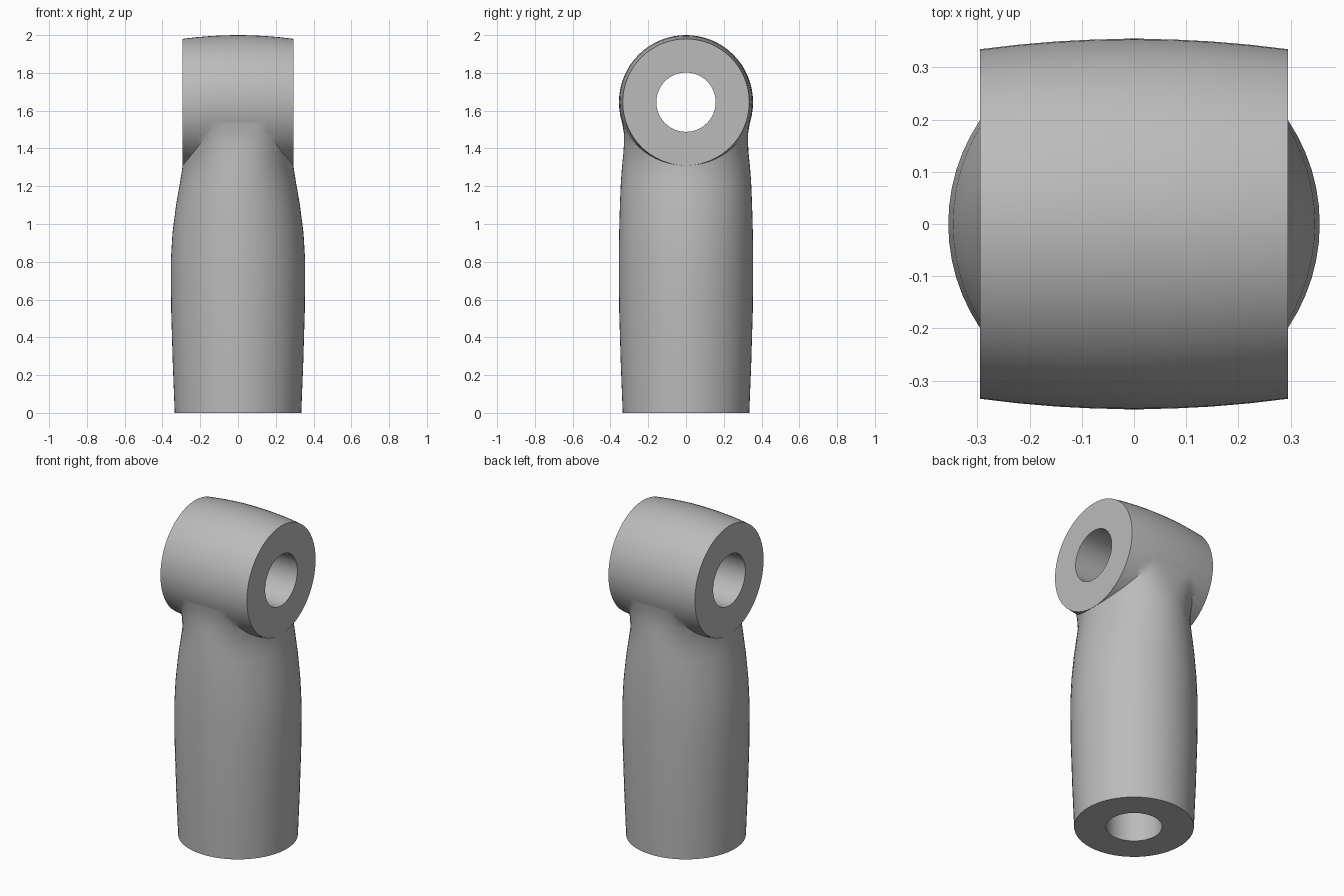
import bpy, bmesh, math
from mathutils import Matrix

if "Cube" in bpy.data.objects:
    bpy.data.objects.remove(bpy.data.objects["Cube"])

SIDES = 64
HEAD_Z, HEAD_R, HALF_W, BORE_R = 1.645, 0.355, 0.295, 0.157

metal = bpy.data.materials.new("plain grey")
metal.use_nodes = True
grey = (0.5, 0.5, 0.5, 1)
metal.diffuse_color = grey
metal.node_tree.nodes["Principled BSDF"].inputs["Base Color"].default_value = grey


def loft(name, rings):
    """Closed solid skinned through rings of points."""
    bm = bmesh.new()
    loops = [[bm.verts.new(p) for p in ring] for ring in rings]
    for a, b in zip(loops, loops[1:]):
        for i in range(len(a)):
            j = (i + 1) % len(a)
            bm.faces.new((a[i], a[j], b[j], b[i]))
    bm.faces.new(loops[0])
    bm.faces.new(loops[-1])
    bmesh.ops.recalc_face_normals(bm, faces=bm.faces)
    mesh = bpy.data.meshes.new(name)
    bm.to_mesh(mesh)
    bm.free()
    mesh.materials.append(metal)
    obj = bpy.data.objects.new(name, mesh)
    bpy.context.collection.objects.link(obj)
    return obj


def section(z, rx, ry, power, taper):
    """Rounded section that shifts from an ellipse to the head's outline."""
    ring = []
    for i in range(SIDES):
        a = 2 * math.pi * i / SIDES
        c, s = math.cos(a), math.sin(a)
        x = rx * math.copysign(abs(c) ** (2 / power), c)
        y = ry * math.copysign(abs(s) ** (2 / power), s)
        ring.append((x, y * (1 - taper * (x / HALF_W) ** 2), z))
    return ring


def disc(x, r):
    return [(x, r * math.cos(2 * math.pi * i / SIDES),
             HEAD_Z + r * math.sin(2 * math.pi * i / SIDES)) for i in range(SIDES)]


def combine(target, other, operation):
    mod = target.modifiers.new(operation.lower(), 'BOOLEAN')
    mod.operation, mod.object, mod.solver = operation, other, 'EXACT'
    bpy.ops.object.select_all(action='DESELECT')
    bpy.context.view_layer.objects.active = target
    target.select_set(True)
    bpy.ops.object.modifier_apply(modifier=mod.name)
    bpy.data.objects.remove(other)


# Shaft, flaring into the cross head: height, x radius, y radius, power, taper
shaft = loft("rod_end", [section(*row) for row in (
    (0.0, 0.335, 0.335, 2, 0),
    (0.25, 0.345, 0.345, 2, 0),
    (0.55, 0.354, 0.354, 2, 0),
    (0.8, 0.356, 0.356, 2, 0),
    (0.95, 0.347, 0.354, 2, 0),
    (1.1, 0.328, 0.35, 2, 0),
    (1.22, 0.307, 0.345, 2, 0),
    (1.3, 0.2945, 0.339, 2, 0),
    (1.37, 0.2945, 0.332, 2.15, 0),
    (1.43, 0.2945, 0.328, 2.45, 0.01),
    (1.48, 0.2945, 0.329, 3, 0.03),
    (1.53, 0.2945, 0.337, 4.2, 0.045),
    (1.57, 0.2945, 0.345, 7, 0.055),
    (1.61, 0.2945, 0.351, 12, 0.06),
)])

# Crowned cross head
steps = 8
head = loft("cross_head", [
    disc(HALF_W * t, HEAD_R - 0.02 * t * t)
    for t in (2 * i / steps - 1 for i in range(steps + 1))])
combine(shaft, head, 'UNION')

# Cross hole through the head
combine(shaft, loft("cross_hole", [disc(-0.5, BORE_R), disc(0.5, BORE_R)]), 'DIFFERENCE')

# Blind bore in the foot
combine(shaft, loft("foot_bore", [section(-0.2, BORE_R, BORE_R, 2, 0),
                                  section(1.0, BORE_R, BORE_R, 2, 0)]), 'DIFFERENCE')

bpy.ops.object.shade_smooth_by_angle(angle=math.radians(35))
